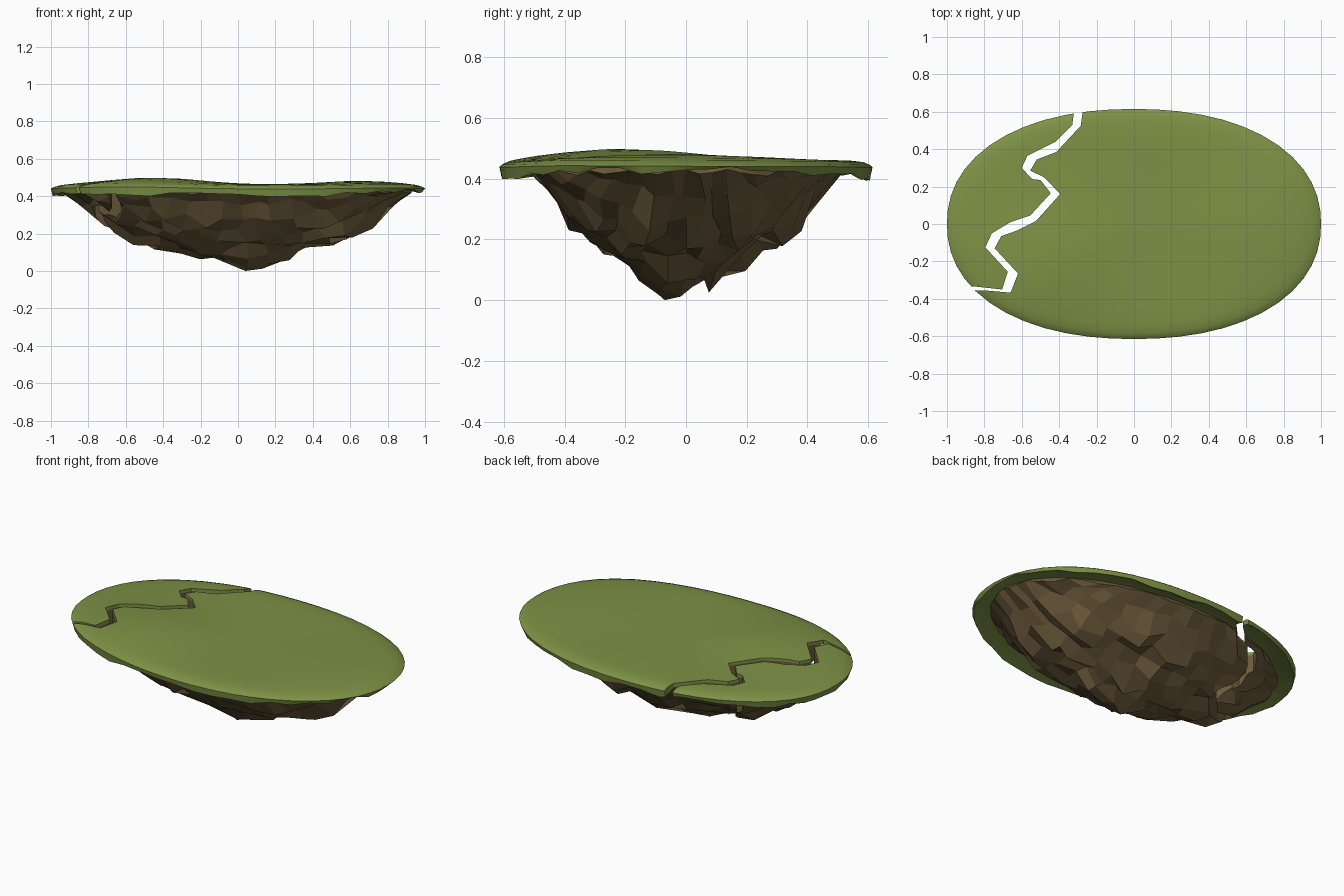
import bpy, bmesh, random
from math import sin, cos, pi, exp, sqrt

if "Cube" in bpy.data.objects:
    bpy.data.objects.remove(bpy.data.objects["Cube"])

random.seed(11)


def material(name, rgb):
    m = bpy.data.materials.new(name)
    m.diffuse_color = (*rgb, 1)
    m.use_nodes = True
    m.node_tree.nodes["Principled BSDF"].inputs["Base Color"].default_value = m.diffuse_color
    return m


GRASS = material("grass_green", (0.205, 0.285, 0.06))
ROCK = material("rock_brown", (0.150, 0.102, 0.044))


def outline(a, rx, ry, n=2.2):
    """Point on a slightly squared ellipse."""
    c, s = cos(a), sin(a)
    k = (abs(c) ** n + abs(s) ** n) ** (-1 / n)
    return rx * k * c, ry * k * s


def top_z(x, y):
    """Gentle hills of the meadow."""
    return (0.462 + 0.037 * exp(-(x + .45) ** 2 / .12 - (y + .2) ** 2 / .10)
            + 0.020 * exp(-(x - .65) ** 2 / .07 - (y + .05) ** 2 / .12))


def finish(name, bm, mat):
    bmesh.ops.recalc_face_normals(bm, faces=bm.faces)
    me = bpy.data.meshes.new(name)
    bm.to_mesh(me)
    bm.free()
    me.materials.append(mat)
    ob = bpy.data.objects.new(name, me)
    bpy.context.collection.objects.link(ob)
    return ob


def lathe(name, rings, first, last, mat):
    """Closed skin over rings of points, with a pole at either end."""
    bm = bmesh.new()
    vr = [[bm.verts.new(p) for p in r] for r in rings]
    a, b = bm.verts.new(first), bm.verts.new(last)
    n = len(vr[0])
    for i in range(n):
        j = (i + 1) % n
        bm.faces.new((a, vr[0][i], vr[0][j]))
        bm.faces.new((b, vr[-1][j], vr[-1][i]))
        for r, q in zip(vr, vr[1:]):
            bm.faces.new((r[i], q[i], q[j], r[j]))
    return finish(name, bm, mat)


# Grass cap: rolling top, rounded rim, ragged hanging lip, thin turf underneath
SEG = 52
angles = [2 * pi * i / SEG for i in range(SEG)]
rim = [outline(a, 1.0, 0.615) for a in angles]
rings = []
for f, drop in ((.2, 0), (.4, 0), (.6, 0), (.76, 0), (.88, .002), (.95, .007), (.985, .016)):
    rings.append([(x * f, y * f, top_z(x * f, y * f) - drop) for x, y in rim])
rings.append([(x, y, top_z(x, y) - .024) for x, y in rim])
lip = [.405 + (.026 if x > 0 else .008) * cos(a) ** 2 + random.uniform(-.014, .012)
       for a, (x, y) in zip(angles, rim)]
rings.append([(x * .99, y * .99, z) for (x, y), z in zip(rim, lip)])
rings.append([(x * .96, y * .96, z + .008) for (x, y), z in zip(rim, lip)])
for f, d in ((.88, .030), (.76, .018), (.6, .016), (.4, .016), (.2, .016)):
    rings.append([(x * f, y * f, top_z(x * f, y * f) - d) for x, y in rim])
grass = lathe("grass", rings, (0, 0, top_z(0, 0)), (0, 0, top_z(0, 0) - .016), GRASS)

# Rock underside: rough quad grid bent into a jagged cone, capped just under the turf
PROFILE = ((0, .035), (.14, .05), (.28, .095), (.42, .14), (.56, .185), (.69, .22),
           (.80, .28), (.89, .365), (1.0, .428))


def rock_z(r):
    for (r0, z0), (r1, z1) in zip(PROFILE, PROFILE[1:]):
        if r <= r1:
            return z0 + (z1 - z0) * (r - r0) / (r1 - r0)
    return PROFILE[-1][1]


N = 16
bm = bmesh.new()
low, high = {}, {}
for i in range(N + 1):
    for j in range(N + 1):
        u, v = 2 * i / N - 1, 2 * j / N - 1
        px, py = u * sqrt(1 - v * v / 2), v * sqrt(1 - u * u / 2)
        edge = max(abs(u), abs(v)) == 1
        r = min(1, sqrt(px * px + py * py))
        x, y = px * .93, py * .51
        high[i, j] = bm.verts.new((x * .98, y * .98, top_z(x, y) - (.024 if edge else .014)))
        x += .04 * (1 - r)
        y -= .02 * (1 - r)
        z = rock_z(r)
        if edge:
            z += random.uniform(-.02, .004)
        else:
            x += random.uniform(-.032, .032)
            y += random.uniform(-.018, .018)
            z += random.uniform(-.038, .034) * (1 if r < .85 else .6)
            z -= .05 * exp(-((x + .53) ** 2 + y ** 2) / .012)
        low[i, j] = bm.verts.new((x, y, max(z, .012)))
low[N // 2, N // 2].co = (.04, -.07, 0)
low[N // 2, N // 2 + 1].co.z = .055
low[N // 2 + 1, N // 2 + 2].co = (.14, .075, .025)
for i in range(N):
    for j in range(N):
        for g in (low, high):
            bm.faces.new((g[i, j], g[i + 1, j], g[i + 1, j + 1], g[i, j + 1]))
    for a, b in (((i, 0), (i + 1, 0)), ((i, N), (i + 1, N)),
                 ((0, i), (0, i + 1)), ((N, i), (N, i + 1))):
        bm.faces.new((low[a], low[b], high[b], high[a]))
rock = finish("rock", bm, ROCK)

# Zigzag crack cutter
left = [(-.325, .75), (-.32, .605), (-.33, .53), (-.42, .44), (-.57, .365), (-.60, .30),
        (-.545, .24), (-.50, .235), (-.445, .165), (-.555, .045), (-.66, .01), (-.76, -.05),
        (-.795, -.125), (-.675, -.255), (-.705, -.35), (-.845, -.335), (-1.1, -.335)]
right = [(-.275, .75), (-.275, .595), (-.285, .525), (-.415, .385), (-.52, .345), (-.555, .285),
         (-.48, .25), (-.395, .16), (-.525, .015), (-.625, -.035), (-.71, -.065),
         (-.745, -.13), (-.62, -.265), (-.66, -.367), (-.80, -.355), (-1.1, -.35)]
bm = bmesh.new()
face = bm.faces.new([bm.verts.new((x, y, -.3)) for x, y in left + right[::-1]])
ext = bmesh.ops.extrude_face_region(bm, geom=[face])
bmesh.ops.translate(bm, vec=(0, 0, 1.2),
                    verts=[v for v in ext["geom"] if isinstance(v, bmesh.types.BMVert)])
bmesh.ops.triangulate(bm, faces=[f for f in bm.faces if len(f.verts) > 4])
cutter = finish("crack_cutter", bm, ROCK)
cutter.hide_render = True


def select(ob):
    bpy.ops.object.select_all(action='DESELECT')
    ob.select_set(True)
    bpy.context.view_layer.objects.active = ob


# Split each layer into the main island and the broken-off fragment
for ob, part in ((grass, "grass"), (rock, "rock")):
    select(ob)
    mod = ob.modifiers.new("crack", 'BOOLEAN')
    mod.operation, mod.solver, mod.object = 'DIFFERENCE', 'EXACT', cutter
    bpy.ops.object.modifier_apply(modifier="crack")
    bpy.ops.mesh.separate(type='LOOSE')
    pieces = sorted(bpy.context.selected_objects, key=lambda o: -len(o.data.vertices))
    for i, p in enumerate(pieces):
        p.name = ("main_" if i == 0 else "fragment_") + part
        if part == "grass":
            select(p)
            bpy.ops.object.shade_smooth_by_angle(angle=.5)
bpy.data.objects.remove(cutter)
